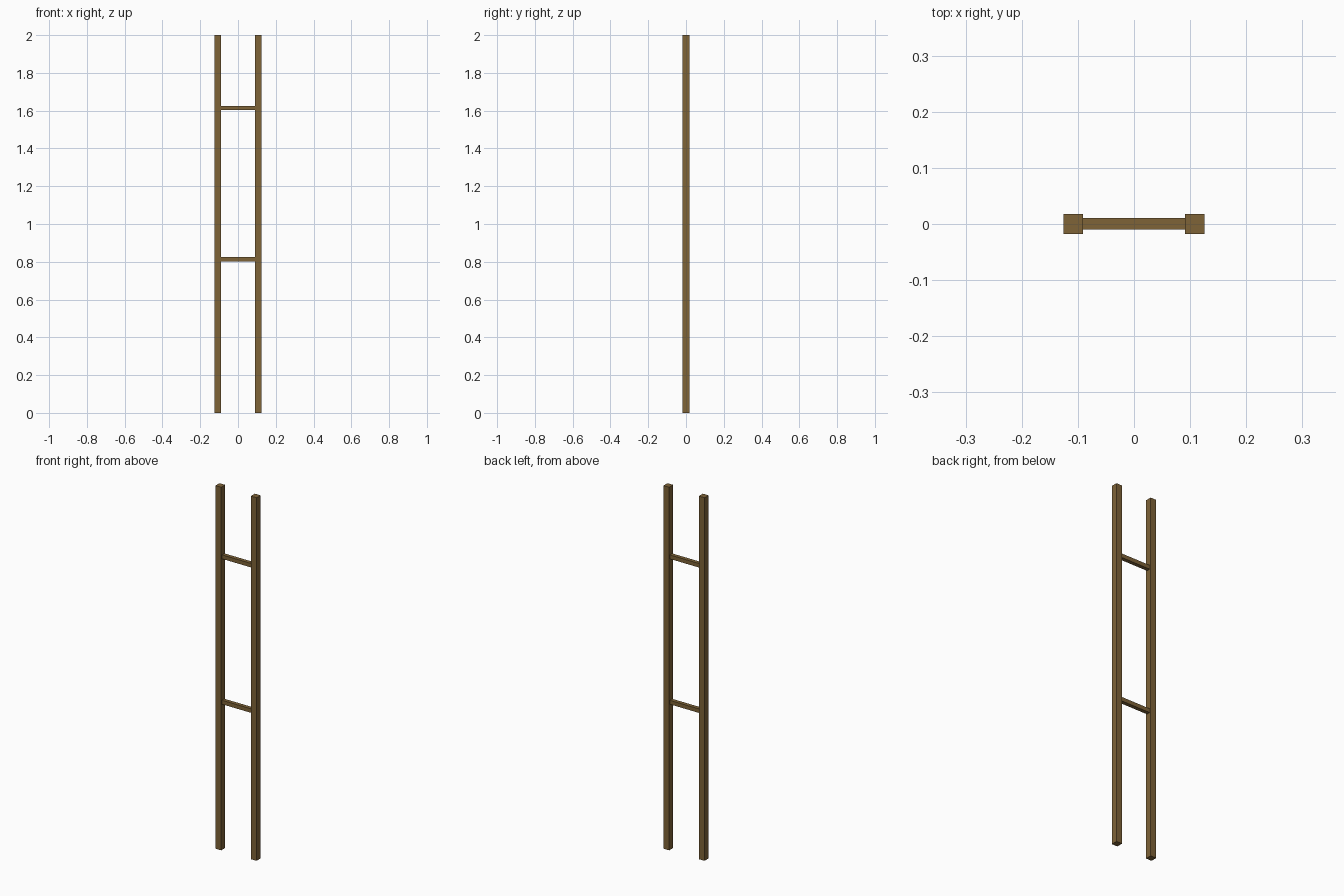
import bpy

if "Cube" in bpy.data.objects:
    bpy.data.objects.remove(bpy.data.objects["Cube"])

# One flat wood colour
wood = bpy.data.materials.new("brown_wood")
wood.diffuse_color = (0.21, 0.125, 0.039, 1)
wood.use_nodes = True
wood.node_tree.nodes["Principled BSDF"].inputs["Base Color"].default_value = wood.diffuse_color


def box(name, center, size):
    bpy.ops.mesh.primitive_cube_add(size=1, location=center)
    ob = bpy.context.object
    ob.name = name
    ob.scale = size
    bpy.ops.object.transform_apply(location=False, rotation=False, scale=True)
    ob.data.materials.append(wood)
    return ob


# Two upright side rails
for side, label in ((-1, "left"), (1, "right")):
    box(f"{label}_rail", (side * 0.108, 0, 1.0), (0.035, 0.035, 2.0))

# Two rungs, ends butted slightly into the rails
for label, z in (("lower", 0.813), ("upper", 1.614)):
    box(f"{label}_rung", (0, 0.0005, z), (0.184, 0.021, 0.022))
